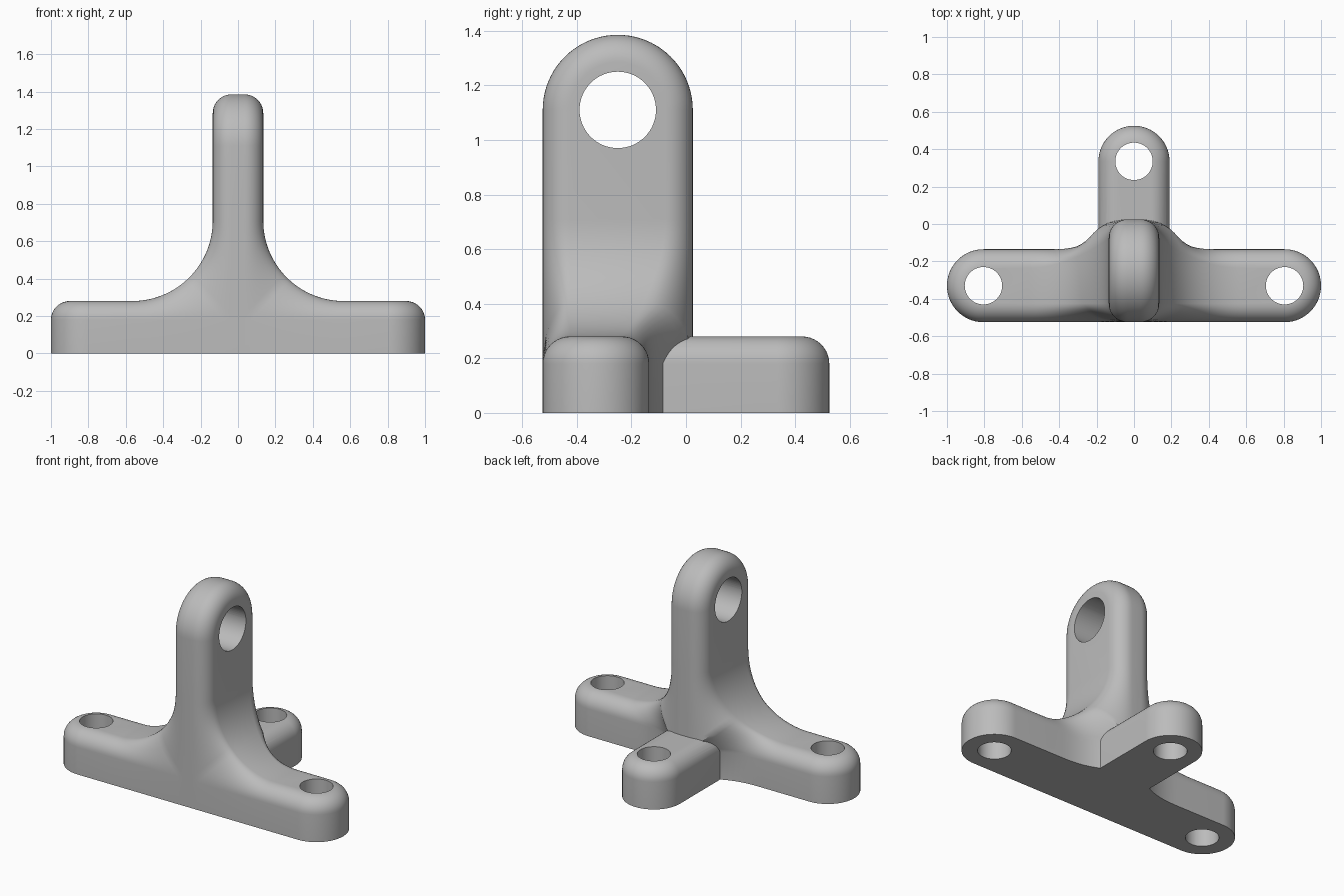
import bpy, bmesh
from math import sin, cos, pi, radians
from mathutils import Matrix

cube = bpy.data.objects.get("Cube")
if cube:
    bpy.data.objects.remove(cube, do_unlink=True)

metal = bpy.data.materials.new("plain_grey")
metal.use_nodes = True
GREY = (0.5, 0.5, 0.5, 1)
metal.diffuse_color = GREY
metal.node_tree.nodes["Principled BSDF"].inputs["Base Color"].default_value = GREY

FILLET, STEPS, ARC, TURN = 0.1, 10, 32, 20
TOP = 0.28                       # height of the feet
BAR_Y, BAR_R, BAR_END = -0.33, 0.195, 0.805
LUG_Y, LUG_R, LUG_Z, LUG_X = -0.25, 0.275, 1.11, 0.135
FLARE_R = 0.43
FLARE_X, FLARE_Z = LUG_X + FLARE_R, TOP + FLARE_R
CORE_X, CORE_Z = LUG_X - FILLET, TOP - FILLET
FRONT, BAR_BACK, LUG_BACK = BAR_Y - BAR_R, BAR_Y + BAR_R, LUG_Y + LUG_R


def bridge(bm, a, b, keep=None):
    """Join two rings of vertices with quads."""
    n = len(a)
    for i in range(n):
        if keep is None or i in keep:
            j = (i + 1) % n
            bm.faces.new((a[i], a[j], b[j], b[i]))


def add_rings(bm, rings):
    return [[bm.verts.new(p) for p in ring] for ring in rings]


def finish(bm, name):
    bmesh.ops.remove_doubles(bm, verts=bm.verts, dist=1e-5)
    bmesh.ops.recalc_face_normals(bm, faces=bm.faces)
    mesh = bpy.data.meshes.new(name)
    bm.to_mesh(mesh)
    bm.free()
    mesh.materials.append(metal)
    ob = bpy.data.objects.new(name, mesh)
    bpy.context.collection.objects.link(ob)
    return ob


def flare_ring(s):
    """Section of the body: s = 0 at the bar, s = 1 at the upright."""
    a = s * pi / 2
    px, pz = FLARE_X - FLARE_R * sin(a), FLARE_Z - FLARE_R * cos(a)
    # inner edge of the fillet follows the corner between bar and upright
    u, v = min(1, 2 * s), max(0, 2 * s - 1)
    qx = FLARE_X + (CORE_X - FLARE_X) * u
    qz = CORE_Z + (FLARE_Z - CORE_Z) * v
    grow = max(0, (0.45 - qx) / (0.45 - CORE_X)) ** 2.5
    back = BAR_BACK + (LUG_BACK - BAR_BACK) * grow
    ridge = BAR_BACK - FILLET + (LUG_BACK - BAR_BACK) * s * s * (3 - 2 * s)
    foot_x = qx * (1 - v)
    half = []
    for edge, inner in ((FRONT, FRONT + FILLET), (back, ridge)):
        pts = []
        for i in range(STEPS + 1):
            b = pi / 2 * i / STEPS
            pts.append((qx + (px - qx) * sin(b), inner + (edge - inner) * cos(b),
                        qz + (pz - qz) * sin(b)))
        half.append(pts)
    return [(foot_x, FRONT, 0)] + half[0] + half[1][::-1] + [(foot_x, back, 0)]


def foot_cap(ring, centre, end):
    """Turn a foot section around its end to make a round tip."""
    rings = []
    for k in range(TURN + 1):
        a = pi / 2 * k / TURN
        rings.append([(end + abs(y - centre) * sin(a),
                       centre + (y - centre) * cos(a), z) for x, y, z in ring])
    return rings


def mirror_ring(ring):
    return [(-x, y, z) for x, y, z in ring]


# Body: bar, flares and upright in one skin
bm = bmesh.new()
half = [flare_ring(i / ARC) for i in range(ARC + 1)]
half = foot_cap(half[0], BAR_Y, BAR_END)[::-1] + half
right = add_rings(bm, half)
left = add_rings(bm, [mirror_ring(r) for r in half])
for side in (right, left):
    for a, b in zip(side, side[1:]):
        bridge(bm, a, b)
last = len(half[0]) - 1
bridge(bm, right[-1], left[-1], keep=(0, last - 1, last))

# Upright with its rounded top
neck = half[-1][1:-1]
loop = neck + mirror_ring(neck)[::-1]
tower = [loop]
for k in range(TURN + 1):
    a = pi / 2 * k / TURN
    tower.append([(x, LUG_Y + (y - LUG_Y) * cos(a), LUG_Z + abs(y - LUG_Y) * sin(a))
                  for x, y, z in loop])
tower = add_rings(bm, tower)
for a, b in zip(tower, tower[1:]):
    bridge(bm, a, b)
body = finish(bm, "bracket_body")

# Rear foot, laid along x and then turned to point back
REAR_R, REAR_END = 0.19, 0.335
section = [(0, -REAR_R, 0)]
for i in range(STEPS + 1):
    b = pi / 2 * i / STEPS
    section.append((0, -(REAR_R - FILLET + FILLET * cos(b)), CORE_Z + FILLET * sin(b)))
section += [(x, -y, z) for x, y, z in section[::-1]]
bm = bmesh.new()
rings = add_rings(bm, [[(-0.3, y, z) for x, y, z in section]]
                  + foot_cap(section, 0, REAR_END))
bm.faces.new(rings[0])
for a, b in zip(rings, rings[1:]):
    bridge(bm, a, b)
bmesh.ops.rotate(bm, verts=bm.verts, cent=(0, 0, 0), matrix=Matrix.Rotation(pi / 2, 3, "Z"))
rear = finish(bm, "rear_foot")


def boolean(target, tool, operation):
    mod = target.modifiers.new(tool.name, "BOOLEAN")
    mod.operation, mod.object, mod.solver = operation, tool, "EXACT"
    bpy.context.view_layer.objects.active = target
    bpy.ops.object.modifier_apply(modifier=mod.name)
    bpy.data.objects.remove(tool, do_unlink=True)


def drill(target, place, radius, turn=0):
    bpy.ops.mesh.primitive_cylinder_add(vertices=64, radius=radius, depth=1,
                                        location=place, rotation=(0, turn, 0))
    cutter = bpy.context.object
    cutter.name = "hole_cutter"
    cutter.hide_render = True
    cutter.data.materials.append(metal)
    boolean(target, cutter, "DIFFERENCE")


boolean(body, rear, "UNION")

# Bolt holes and pin hole
for x, y in ((-BAR_END, BAR_Y), (BAR_END, BAR_Y), (0, REAR_END)):
    drill(body, (x, y, 0.1), 0.1)
drill(body, (0, LUG_Y, LUG_Z), 0.14, pi / 2)

bpy.ops.object.select_all(action="DESELECT")
body.select_set(True)
bpy.context.view_layer.objects.active = body
bpy.ops.object.shade_smooth_by_angle(angle=radians(30))
